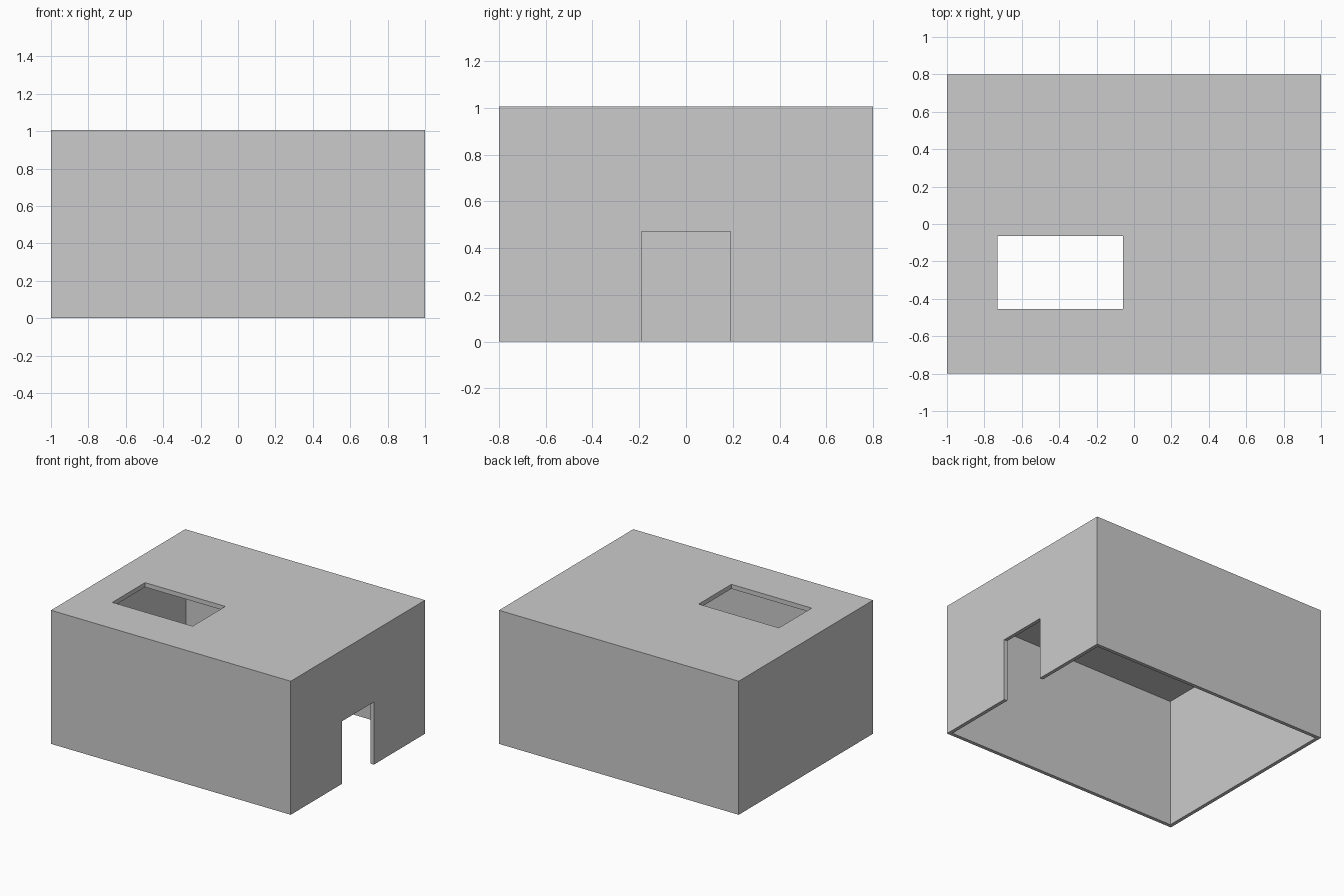
import bpy

if "Cube" in bpy.data.objects:
    bpy.data.objects.remove(bpy.data.objects["Cube"], do_unlink=True)

WALL, ROOF, HEIGHT = 0.027, 0.034, 1.007

grey = bpy.data.materials.new("plain grey")
grey.use_nodes = True
colour = (0.6, 0.6, 0.6, 1)
grey.diffuse_color = colour
grey.node_tree.nodes["Principled BSDF"].inputs["Base Color"].default_value = colour


def box(name, low, high):
    """Box spanning two opposite corners."""
    bpy.ops.mesh.primitive_cube_add(size=1)
    ob = bpy.context.object
    ob.name = name
    ob.location = [(a + b) / 2 for a, b in zip(low, high)]
    ob.scale = [b - a for a, b in zip(low, high)]
    bpy.ops.object.transform_apply(location=True, rotation=False, scale=True)
    ob.data.materials.append(grey)
    return ob


def cut(target, name, low, high):
    """Subtract a hidden box from the target."""
    cutter = box(name, low, high)
    mod = target.modifiers.new(name, "BOOLEAN")
    mod.operation, mod.solver, mod.object = "DIFFERENCE", "EXACT", cutter
    bpy.context.view_layer.objects.active = target
    bpy.ops.object.modifier_apply(modifier=mod.name)
    bpy.data.objects.remove(cutter, do_unlink=True)


# Hollow shell, open underneath
shell = box("building_shell", (-1, -0.8, 0), (1, 0.8, HEIGHT))
cut(shell, "room_cutter", (-1 + WALL, -0.8 + WALL, -0.1),
    (1 - WALL, 0.8 - WALL, HEIGHT - ROOF))

# Doorway in one end wall
cut(shell, "doorway_cutter", (0.9, -0.19, -0.1), (1.1, 0.19, 0.472))

# Rectangular opening in the roof
cut(shell, "skylight_cutter", (-0.73, -0.455, 0.9), (-0.06, -0.065, 1.1))
